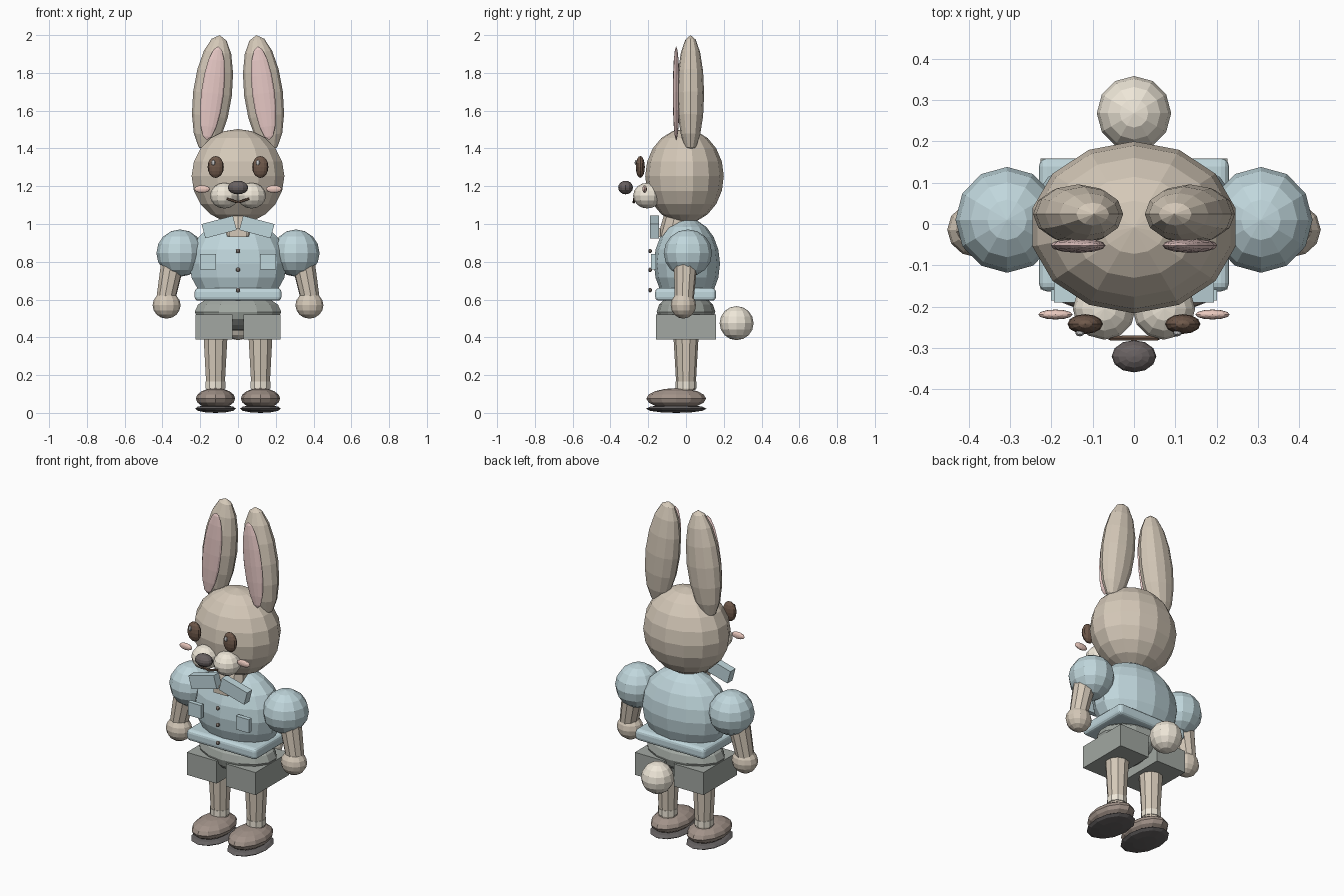
import bpy
from math import radians
from mathutils import Vector

if "Cube" in bpy.data.objects:
    bpy.data.objects.remove(bpy.data.objects["Cube"])

COLORS = {
    "fur": (0.66, 0.58, 0.48), "cream": (0.86, 0.80, 0.69), "pink": (0.80, 0.58, 0.56),
    "blush": (0.85, 0.60, 0.53), "blue": (0.53, 0.68, 0.72), "green": (0.36, 0.39, 0.36),
    "brown": (0.16, 0.10, 0.07), "nose": (0.14, 0.12, 0.12), "shoe": (0.36, 0.29, 0.25),
    "sole": (0.13, 0.12, 0.12), "button": (0.30, 0.25, 0.22), "white": (0.95, 0.95, 0.92),
}
MATS = {}
for key, c in COLORS.items():
    MATS[key] = bpy.data.materials.new(key)
    MATS[key].diffuse_color = (*c, 1)


def finish(name, mat):
    ob = bpy.context.object
    ob.name = name
    ob.data.materials.append(MATS[mat])
    return ob


def ball(name, mat, loc, size, seg=12, rings=8, tilt=0):
    bpy.ops.mesh.primitive_uv_sphere_add(segments=seg, ring_count=rings, radius=1,
                                         location=loc, rotation=(0, radians(tilt), 0))
    ob = finish(name, mat)
    ob.scale = size
    return ob


def box(name, mat, loc, size, tilt=0, bevel=0):
    bpy.ops.mesh.primitive_cube_add(size=1, location=loc, rotation=(0, radians(tilt), 0))
    ob = finish(name, mat)
    ob.scale = size
    if bevel:
        bpy.ops.object.transform_apply(location=False, rotation=False, scale=True)
        mod = ob.modifiers.new("bevel", "BEVEL")
        mod.width, mod.segments = bevel, 3
    return ob


def limb(name, mat, a, b, ra, rb, sides=10):
    a, b = Vector(a), Vector(b)
    bpy.ops.mesh.primitive_cone_add(vertices=sides, radius1=ra, radius2=rb, depth=(b - a).length,
                                    location=(a + b) / 2)
    ob = finish(name, mat)
    ob.rotation_euler = (b - a).to_track_quat('Z', 'Y').to_euler()
    return ob


# Head, nose and neck
ball("head", "fur", (0, -0.008, 1.253), (0.252, 0.208, 0.25), 14, 10)
ball("nose", "nose", (0, -0.32, 1.193), (0.054, 0.039, 0.036), 12, 8)
limb("neck", "fur", (0, -0.06, 0.92), (0, -0.03, 1.06), 0.09, 0.08)
box("neck_opening", "fur", (0, -0.15, 0.955), (0.09, 0.03, 0.05))

# Shirt, hem and buttons
ball("shirt", "blue", (0, 0.005, 0.79), (0.265, 0.175, 0.24), 14, 10)
box("shirt_hem", "blue", (0, -0.002, 0.627), (0.46, 0.322, 0.066), bevel=0.02)
for i, z in enumerate((0.857, 0.757, 0.65)):
    ball(f"button_{i}", "button", (0, -0.19, z), (0.012, 0.01, 0.012), 8, 6)

# Hips and tail
ball("shorts_hips", "green", (0, 0, 0.535), (0.235, 0.155, 0.1), 14, 8)
ball("tail", "cream", (0, 0.268, 0.475), (0.09, 0.09, 0.09), 12, 8)

# Paired parts
for s, side in ((-1, "left"), (1, "right")):
    def n(part):
        return f"{part}_{side}"

    # Ears and face
    ball(n("ear"), "fur", (s * 0.135, 0.024, 1.69), (0.103, 0.072, 0.312), 12, 8, -7 * s)
    ball(n("inner_ear"), "pink", (s * 0.135, -0.052, 1.692), (0.06, 0.018, 0.25), 12, 8, -7 * s)
    ball(n("eye"), "brown", (s * 0.118, -0.242, 1.302), (0.043, 0.024, 0.058))
    ball(n("eye_glint"), "white", (s * 0.118 - 0.013, -0.264, 1.325), (0.011, 0.008, 0.014), 8, 6)
    ball(n("cheek"), "blush", (s * 0.19, -0.219, 1.185), (0.042, 0.012, 0.02))
    ball(n("muzzle"), "cream", (s * 0.072, -0.205, 1.15), (0.076, 0.075, 0.068))
    limb(n("mouth"), "brown", (0, -0.276, 1.115), (s * 0.06, -0.276, 1.134), 0.007, 0.006, 6)

    # Collar, pocket and sleeve
    box(n("collar"), "blue", (s * 0.1, -0.166, 0.984), (0.172, 0.048, 0.078), 15 * s)
    box(n("pocket"), "blue", (s * 0.158, -0.172, 0.8), (0.085, 0.026, 0.08))
    ball(n("sleeve"), "blue", (s * 0.307, 0.01, 0.846), (0.125, 0.128, 0.125), 12, 8)

    # Arm and hand
    limb(n("arm"), "fur", (s * 0.385, -0.01, 0.59), (s * 0.335, 0, 0.85), 0.05, 0.066)
    ball(n("hand"), "fur", (s * 0.378, -0.014, 0.57), (0.074, 0.067, 0.071))

    # Leg, shorts and shoe
    box(n("shorts_leg"), "green", (s * 0.128, 0, 0.455), (0.196, 0.316, 0.134))
    limb(n("leg"), "fur", (s * 0.119, 0, 0.12), (s * 0.119, 0, 0.5), 0.05, 0.072)
    limb(n("sock"), "cream", (s * 0.119, 0, 0.13), (s * 0.119, 0, 0.165), 0.055, 0.055)
    ball(n("shoe"), "shoe", (s * 0.119, -0.052, 0.076), (0.104, 0.158, 0.055), 12, 8)
    ball(n("shoe_sole"), "sole", (s * 0.119, -0.052, 0.022), (0.108, 0.16, 0.022), 12, 6)

for m in bpy.data.materials:
    if m.users and not m.is_grease_pencil:
        m.use_nodes = True
        m.node_tree.nodes["Principled BSDF"].inputs["Base Color"].default_value = m.diffuse_color
